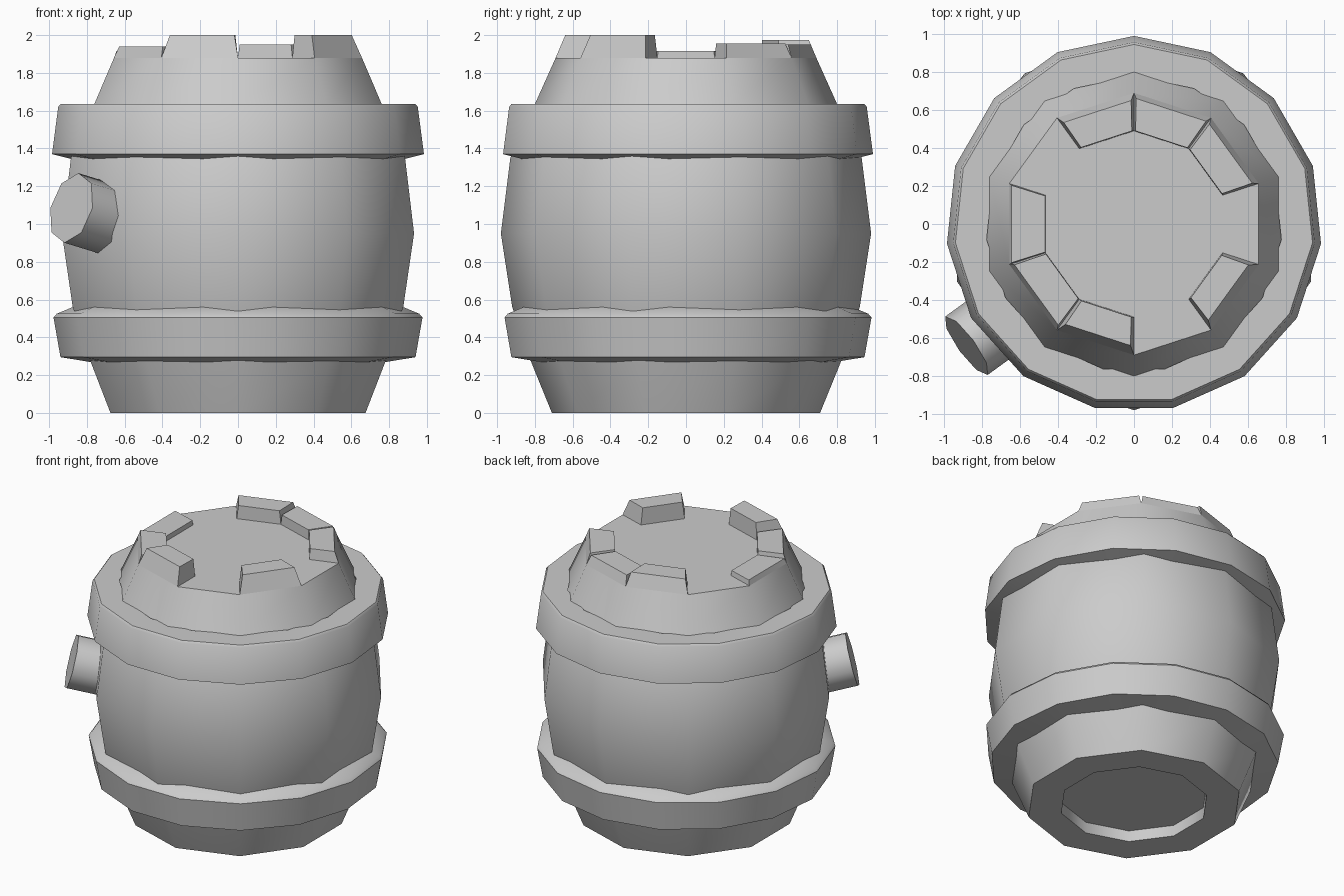
import bpy, bmesh
from math import sin, cos, radians, pi
from mathutils import Vector, Matrix

if "Cube" in bpy.data.objects:
    bpy.data.objects.remove(bpy.data.objects["Cube"])


def finish(name, bm, angle):
    bmesh.ops.recalc_face_normals(bm, faces=bm.faces[:])
    mesh = bpy.data.meshes.new(name)
    bm.to_mesh(mesh)
    bm.free()
    obj = bpy.data.objects.new(name, mesh)
    bpy.context.collection.objects.link(obj)
    if angle:
        bpy.ops.object.select_all(action='DESELECT')
        bpy.context.view_layer.objects.active = obj
        obj.select_set(True)
        bpy.ops.object.shade_smooth_by_angle(angle=radians(angle))
    return obj


def polar(r, deg, z):
    return Vector((r * cos(radians(deg)), r * sin(radians(deg)), z))


def lathe(name, profile, sides, closed=False, angle=40):
    """Revolve (radius, z) points; either capped at both ends or a closed ring."""
    bm = bmesh.new()
    rings = [[bm.verts.new(polar(r, 90 + 360 * i / sides, z)) for i in range(sides)]
             for r, z in profile]
    pairs = list(zip(rings, rings[1:]))
    if closed:
        pairs.append((rings[-1], rings[0]))
    else:
        bm.faces.new(rings[0])
        bm.faces.new(rings[-1])
    for a, b in pairs:
        for i in range(sides):
            j = (i + 1) % sides
            bm.faces.new((a[i], a[j], b[j], b[i]))
    return finish(name, bm, angle)


# Ten-sided barrel body with recessed underside
lathe("barrel_body", [(0.49, 0.08), (0.49, 0), (0.71, 0), (0.82, 0.27), (0.92, 0.56),
                      (0.98, 0.95), (0.93, 1.35), (0.80, 1.635), (0.69, 1.88)], 10)

# Fifteen-sided hoops
lathe("upper_hoop", [(0.78, 1.635), (0.945, 1.635), (0.957, 1.62),
                     (0.99, 1.37), (0.87, 1.34)], 15, closed=True)
lathe("lower_hoop", [(0.76, 0.265), (0.945, 0.295), (0.982, 0.505),
                     (0.965, 0.525), (0.88, 0.56)], 15, closed=True)

# Broken stave ends around the top: sector start angle -> top height
STAVES = {54: 1.95, 18: 1.955, 90: 1.975, 162: 1.915, 198: 1.94, 234: 2.0, 306: 2.0}
FLOOR = 1.88
for n, (start, top) in enumerate(STAVES.items()):
    bm = bmesh.new()
    layers = []
    for z in (FLOOR, top):
        outer = 0.69 - 0.42 * (z - FLOOR)
        inset = 14 * (z - FLOOR)
        a, b = start + inset, start + 36 - inset
        layers.append([bm.verts.new(polar(r, d, z)) for r, d in
                       ((outer, a), (outer, b), (0.49, b), (0.49, a))])
    low, high = layers
    bm.faces.new(low)
    bm.faces.new(high)
    for i in range(4):
        j = (i + 1) % 4
        bm.faces.new((low[i], low[j], high[j], high[i]))
    finish(f"stave_end_{n + 1}", bm, 0)

# Bung plug on the front left, tipped slightly upward
tilt = radians(14)
axis = Vector((cos(radians(216)) * cos(tilt), sin(radians(216)) * cos(tilt), sin(tilt)))
end = polar(1.09, 216, 1.085)
length = 0.32
bm = bmesh.new()
bmesh.ops.create_cone(bm, cap_ends=True, segments=8, radius1=0.19, radius2=0.19, depth=length)
rot = axis.to_track_quat('Z', 'Y').to_matrix().to_4x4()
bmesh.ops.transform(bm, verts=bm.verts[:],
                    matrix=Matrix.Translation(end - axis * length / 2) @ rot)
finish("bung_plug", bm, 50)
